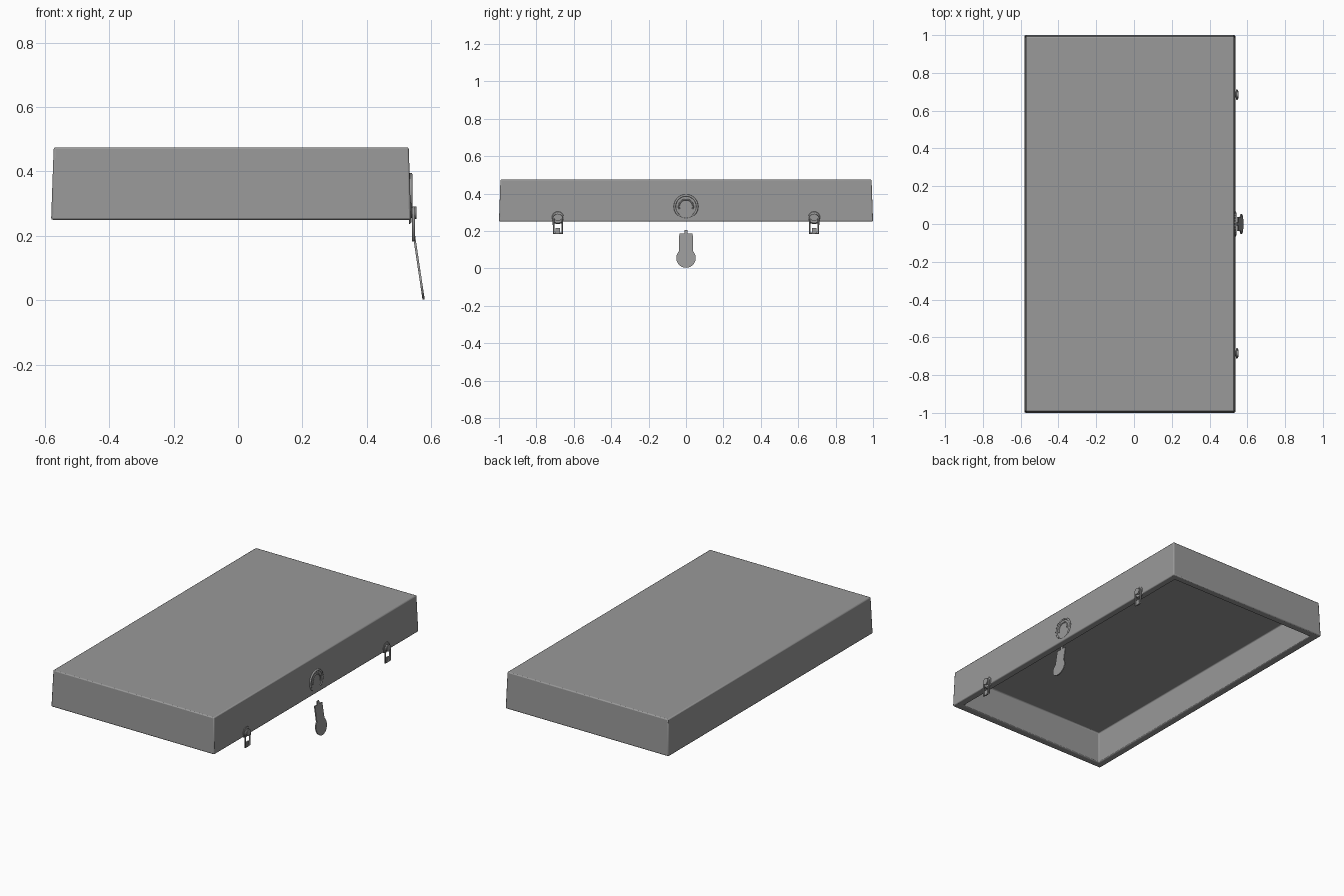
import bpy, bmesh, math
from mathutils import Matrix, Vector

cube = bpy.data.objects.get("Cube")
if cube:
    bpy.data.objects.remove(cube, do_unlink=True)

grey = bpy.data.materials.new("plain grey")
grey.use_nodes = True
colour = (0.32, 0.32, 0.32, 1)
grey.diffuse_color = colour
grey.node_tree.nodes["Principled BSDF"].inputs["Base Color"].default_value = colour


def finish(name, bm, smooth=True):
    bmesh.ops.recalc_face_normals(bm, faces=bm.faces)
    mesh = bpy.data.meshes.new(name)
    bm.to_mesh(mesh)
    bm.free()
    mesh.materials.append(grey)
    ob = bpy.data.objects.new(name, mesh)
    bpy.context.collection.objects.link(ob)
    if smooth:
        bpy.ops.object.select_all(action='DESELECT')
        ob.select_set(True)
        bpy.context.view_layer.objects.active = ob
        bpy.ops.object.shade_smooth_by_angle(angle=math.radians(35))
    return ob


def arc(y, z, r, start, end, n):
    """Points in the y-z plane, angles in degrees."""
    return [(y + r * math.cos(math.radians(start + (end - start) * i / n)),
             z + r * math.sin(math.radians(start + (end - start) * i / n)))
            for i in range(n + 1)]


def plate(name, outline, x, depth, lean=None):
    """Extrude a y-z outline along x; lean gives an x offset by height."""
    bm = bmesh.new()
    face = bm.faces.new([bm.verts.new((x, y, z)) for y, z in outline])
    out = bmesh.ops.extrude_face_region(bm, geom=[face])
    verts = [v for v in out["geom"] if isinstance(v, bmesh.types.BMVert)]
    bmesh.ops.translate(bm, verts=verts, vec=(depth, 0, 0))
    if lean:
        for v in bm.verts:
            v.co.x += lean(v.co.z)
    return finish(name, bm)


def tube(name, path, x, radius, closed):
    """Round wire following a y-z path."""
    curve = bpy.data.curves.new(name, 'CURVE')
    curve.dimensions = '3D'
    curve.bevel_depth = radius
    curve.bevel_resolution = 2
    curve.use_fill_caps = True
    line = curve.splines.new('POLY')
    line.points.add(len(path) - 1)
    for p, (y, z) in zip(line.points, path):
        p.co = (x, y, z, 1)
    line.use_cyclic_u = closed
    curve.materials.append(grey)
    ob = bpy.data.objects.new(name, curve)
    bpy.context.collection.objects.link(ob)


def stud(name, y, z, x, r1, r2, depth):
    bm = bmesh.new()
    bmesh.ops.create_cone(bm, cap_ends=True, segments=24, radius1=r1, radius2=r2, depth=depth,
                          matrix=Matrix.Translation((x + depth / 2, y, z))
                          @ Matrix.Rotation(math.pi / 2, 4, 'Y'))
    return finish(name, bm)


# Hollow tapered tray, open underneath
LOW, HIGH, WALL = 0.25, 0.475, 0.045
bm = bmesh.new()


def loop(x0, x1, y, z):
    return [bm.verts.new(p) for p in ((x0, -y, z), (x1, -y, z), (x1, y, z), (x0, y, z))]


rings = [loop(-0.572, 0.53, 0.992, HIGH), loop(-0.58, 0.537, 1.0, LOW),
         loop(-0.58 + WALL, 0.537 - WALL, 1 - WALL, LOW),
         loop(-0.574 + WALL, 0.53 - WALL, 0.992 - WALL, HIGH - 0.035)]
for a, b in zip(rings, rings[1:]):
    for i in range(4):
        j = (i + 1) % 4
        bm.faces.new((a[i], a[j], b[j], b[i]))
bm.faces.new(rings[0])
bm.faces.new(rings[-1])
tray = finish("tray_lid", bm)
bevel = tray.modifiers.new("soft edges", 'BEVEL')
bevel.width = 0.006
bevel.segments = 2

# Two side catches: mounting disc, stud, wire loop and lower tongue
for side, y in (("right", -0.685), ("left", 0.685)):
    stud(side + "_catch_base", y, 0.272, 0.531, 0.036, 0.03, 0.007)
    stud(side + "_catch_stud", y, 0.272, 0.536, 0.016, 0.02, 0.018)
    wire = arc(y, 0.264, 0.023, 0, 180, 12)
    wire += [(y - 0.023, 0.187), (y + 0.023, 0.187)]
    tube(side + "_catch_loop", wire, 0.545, 0.005, True)
    plate(side + "_catch_tongue", [(y - 0.012, 0.183), (y + 0.012, 0.183),
                                   (y + 0.012, 0.215), (y - 0.012, 0.215)], 0.54, 0.008)

# Central lock: disc with an open raised collar
stud("lock_base", 0, 0.33, 0.53, 0.07, 0.06, 0.007)
tube("lock_collar", arc(0, 0.33, 0.06, -50, 230, 28), 0.536, 0.006, False)
tube("lock_inner_ring", arc(0, 0.33, 0.038, -20, 200, 20), 0.537, 0.004, False)

# Hanging tab with a rounded end that swings outward
lean = lambda z: 0.03 * (0.2 - z) / 0.2
tab = arc(0, 0.055, 0.052, 135, 405, 28)
tab += [(0.036, 0.185), (0.009, 0.185), (0.009, 0.205),
        (-0.009, 0.205), (-0.009, 0.185), (-0.036, 0.185)]
plate("hanging_tab", [(y, max(z, 0.003)) for y, z in tab], 0.543, 0.007, lean)
